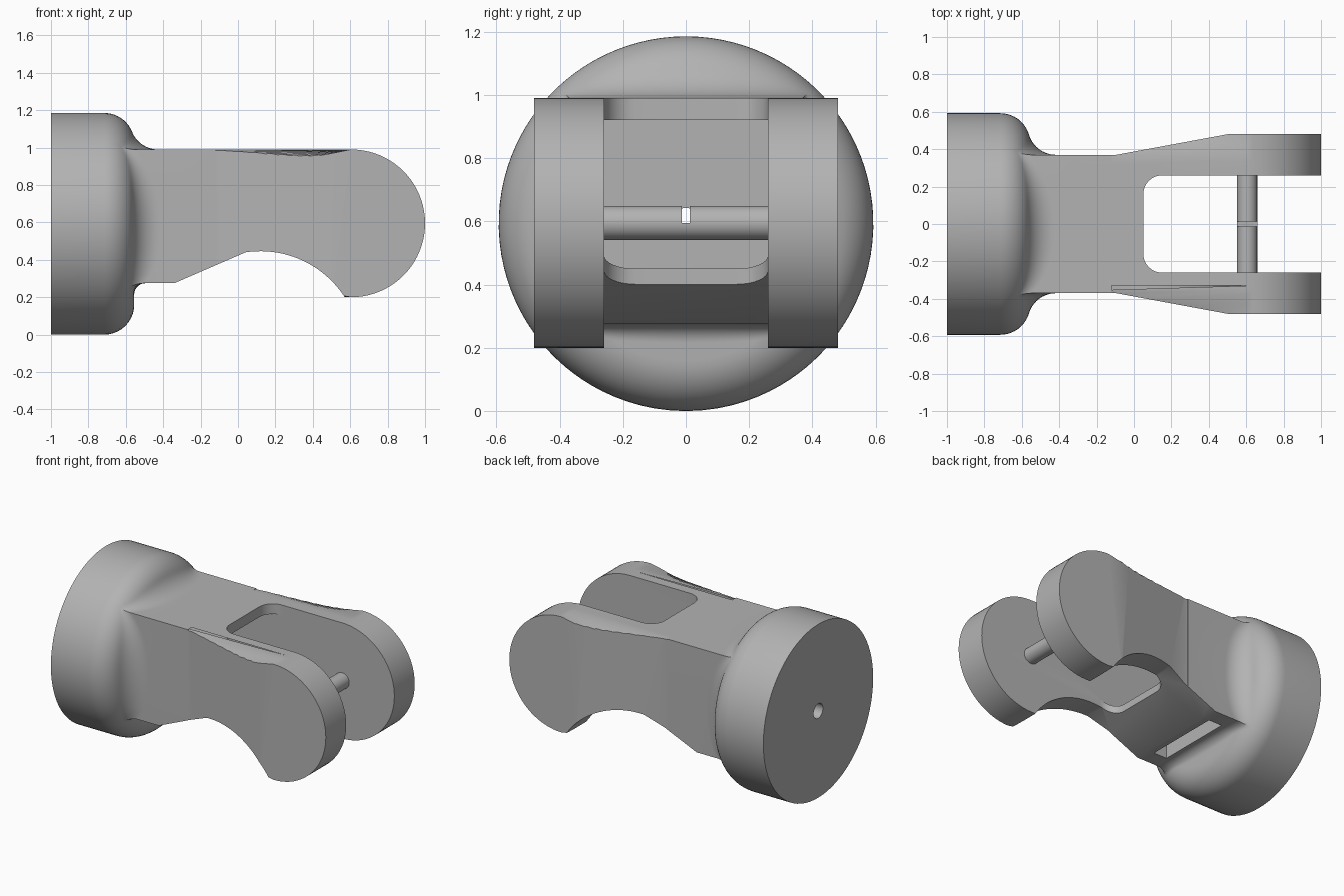
import bpy, bmesh
from math import sin, cos, pi, sqrt, atan2, hypot
from mathutils import Matrix

cube = bpy.data.objects.get("Cube")
if cube:
    bpy.data.objects.remove(cube, do_unlink=True)

grey = bpy.data.materials.new("plain grey")
grey.use_nodes = True
colour = (0.45, 0.45, 0.45, 1)
grey.diffuse_color = colour
grey.node_tree.nodes["Principled BSDF"].inputs["Base Color"].default_value = colour

AXIS = 0.5925       # height of the flange axis
PIN_X, PIN_Z = 0.605, 0.595


def make_object(name, bm):
    bmesh.ops.recalc_face_normals(bm, faces=bm.faces)
    mesh = bpy.data.meshes.new(name)
    bm.to_mesh(mesh)
    bm.free()
    mesh.materials.append(grey)
    ob = bpy.data.objects.new(name, mesh)
    bpy.context.collection.objects.link(ob)
    return ob


def prism(name, points, axis, lo, hi, round_caps=0):
    """Extrude an outline along y (points are x, z) or z (points are x, y)."""
    bm = bmesh.new()
    place = (lambda a, b, h: (a, h, b)) if axis == "y" else (lambda a, b, h: (a, b, h))
    low = [bm.verts.new(place(a, b, lo)) for a, b in points]
    high = [bm.verts.new(place(a, b, hi)) for a, b in points]
    caps = [bm.faces.new(low), bm.faces.new(high)]
    for i in range(len(points)):
        bm.faces.new((low[i - 1], low[i], high[i], high[i - 1]))
    if round_caps:
        bmesh.ops.bevel(bm, geom=[e for f in caps for e in f.edges], offset=round_caps,
                        segments=10, profile=0.5, affect="EDGES")
    return make_object(name, bm)


def cylinder(name, radius, length, centre, rotation):
    bm = bmesh.new()
    bmesh.ops.create_cone(bm, cap_ends=True, segments=40, radius1=radius, radius2=radius,
                          depth=length, matrix=Matrix.Translation(centre) @ rotation)
    return make_object(name, bm)


def combine(target, tool, operation):
    mod = target.modifiers.new("combine", "BOOLEAN")
    mod.operation, mod.solver, mod.object = operation, "EXACT", tool
    bpy.context.view_layer.objects.active = target
    bpy.ops.object.modifier_apply(modifier=mod.name)
    bpy.data.objects.remove(tool, do_unlink=True)


def arc(cx, cy, r, start, end, steps):
    angles = [start + (end - start) * i / steps for i in range(steps + 1)]
    return [(cx + r * cos(a), cy + r * sin(a)) for a in angles]


def flange_profile(rho, blend):
    """Rounded flange rim, then a concave fillet on to the neck at radius rho."""
    rim, rim_r, rim_x = 0.16, 0.4325, -0.715
    rise = rho + blend - rim_r
    if rise > 0:
        centre_x = rim_x + sqrt((rim + blend) ** 2 - rise ** 2)
        turn = atan2(rise, centre_x - rim_x)
    else:
        centre_x, turn = rim_x + rim + blend, 0
    return ([(-1, AXIS)] + arc(rim_x, rim_r, rim, pi / 2, turn, 10)
            + arc(centre_x, rho + blend, blend, turn + pi, 1.5 * pi, 10) + [(-0.12, rho)])


# Flange and neck: a round rim lofted into a rectangular neck
side, top, bottom = 0.37, 0.3975, -0.3175
corners = [(side, bottom), (side, top), (-side, top), (-side, bottom)]
bm = bmesh.new()
columns = []
for i, (y0, z0) in enumerate(corners):
    y1, z1 = corners[(i + 1) % 4]
    for k in range(28):
        y, z = y0 + (y1 - y0) * k / 28, z0 + (z1 - z0) * k / 28
        rho = hypot(y, z)
        t = min(1, max(0, (-z / rho - 0.55) / 0.25))
        blend = 0.15 - 0.09 * t * t * (3 - 2 * t)
        columns.append([bm.verts.new((x, r * y / rho, AXIS + r * z / rho))
                        for x, r in flange_profile(rho, blend)])
for i, column in enumerate(columns):
    previous = columns[i - 1]
    for j in range(len(column) - 1):
        bm.faces.new((previous[j], column[j], column[j + 1], previous[j + 1]))
bm.faces.new([c[0] for c in columns])
bm.faces.new([c[-1] for c in columns])
body = make_object("fork_body", bm)

# Arm: round-ended bar with soft outer edges, tapered in plan
outline = [(-0.3, 0.2), (-0.3, 0.99)] + arc(PIN_X, PIN_Z, 0.395, pi / 2, -pi / 2, 40)
outline[0] = (-0.3, outline[-1][1])
arm = prism("arm", outline, "y", -0.48, 0.48, round_caps=0.15)
half = [(-0.4, 0.369), (-0.1, 0.369), (0.5, 0.48), (1.1, 0.591)]
plan = half + [(x, -y) for x, y in reversed(half)]
combine(arm, prism("taper", plan, "z", -0.5, 1.5), "INTERSECT")
combine(body, arm, "UNION")

# Underside: slope rising from the neck, then a concave scoop
scoop = [(-0.345, -0.2), (-0.345, 0.273)] + arc(0.12, -0.09, 0.536, 1.72, 0, 32) + [(0.656, -0.2)]
combine(body, prism("underside_cutter", scoop, "y", -1, 1), "DIFFERENCE")


# Fork slot with rounded inner corners, reaching further back below
def slot(end, lo, hi):
    curve = [(1.3, 0.26)] + arc(end + 0.1, 0.16, 0.1, pi / 2, pi, 8)
    return prism("slot_cutter", curve + [(x, -y) for x, y in reversed(curve)], "z", lo, hi)


combine(body, slot(0.05, 0.6, 1.4), "DIFFERENCE")
combine(body, slot(-0.05, -0.2, 0.61), "DIFFERENCE")

# Inner pocket opening under the neck
pocket = [(-0.48, 0.92), (-0.48, 0.2), (-0.38, 0.2), (-0.38, 0.3),
          (-0.05, 0.45), (0.3, 0.6), (0.3, 0.92)]
combine(body, prism("pocket_cutter", pocket, "y", -0.262, 0.262), "DIFFERENCE")

# Bore through the back of the flange
bore = cylinder("bore_cutter", 0.05, 0.8, (-0.8, 0, AXIS), Matrix.Rotation(pi / 2, 4, "Y"))
combine(body, bore, "DIFFERENCE")

# Cross pin with a notch on top
pin = cylinder("cross_pin", 0.054, 0.54, (PIN_X, 0, PIN_Z), Matrix.Rotation(pi / 2, 4, "X"))
notch = [(0.5, 0.595), (0.7, 0.595), (0.7, 0.7), (0.5, 0.7)]
combine(pin, prism("notch_cutter", notch, "y", -0.013, 0.013), "DIFFERENCE")

# Smooth shading with sharp edges kept
for ob in (body, pin):
    bpy.ops.object.select_all(action="DESELECT")
    ob.select_set(True)
    bpy.context.view_layer.objects.active = ob
    bpy.ops.object.shade_smooth_by_angle(angle=0.5)
